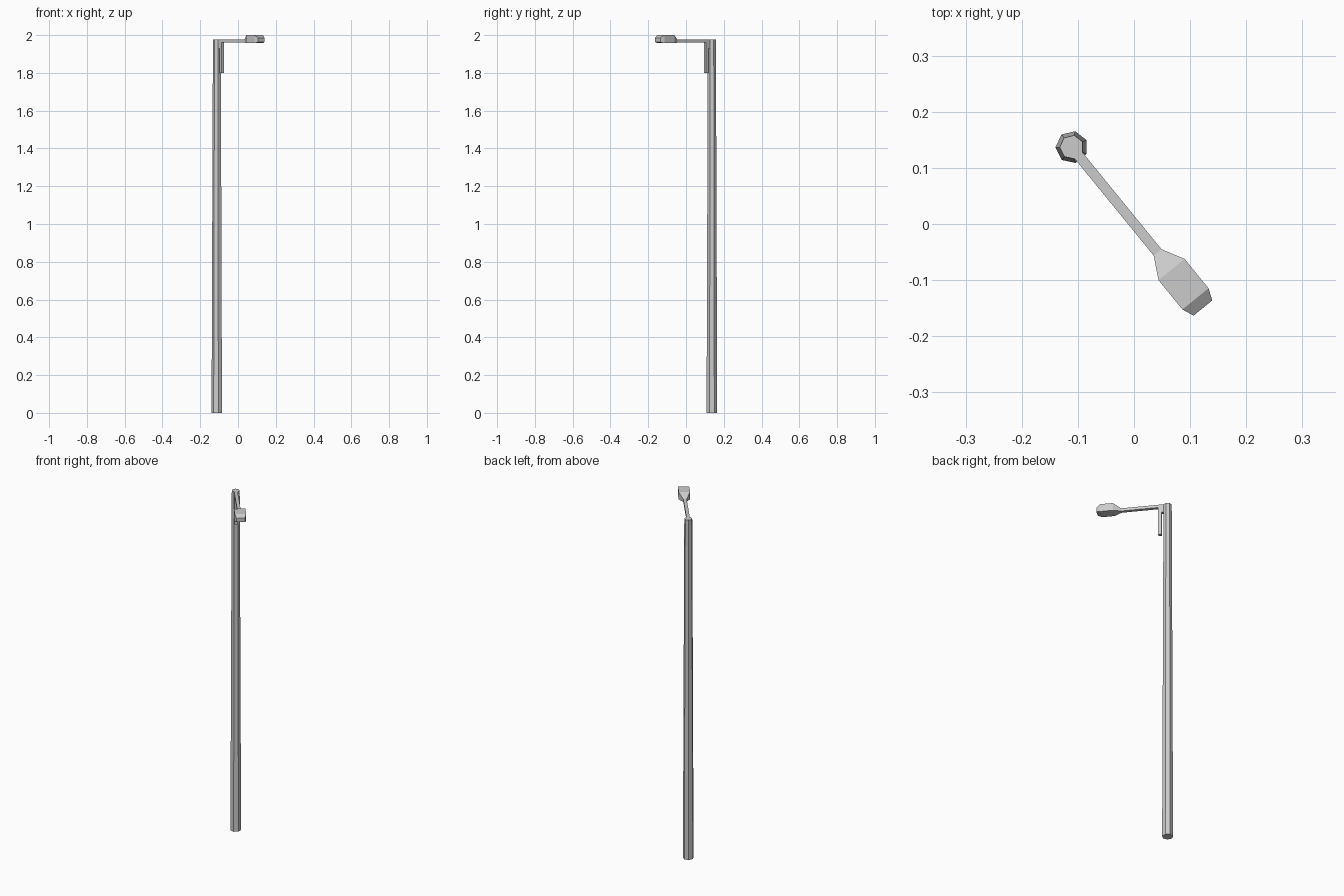
import bpy, bmesh, math
from mathutils import Vector

if "Cube" in bpy.data.objects:
    bpy.data.objects.remove(bpy.data.objects["Cube"])

ANGLE = math.radians(-50.8)            # arm direction in plan
POLE = Vector((-0.111, 0.137, 0))
U = Vector((math.cos(ANGLE), math.sin(ANGLE), 0))
V = Vector((-U.y, U.x, 0))
SIDES = 7


def loft(name, rings):
    """Bridge equal-sized rings of points and cap both ends."""
    bm = bmesh.new()
    loops = [[bm.verts.new(p) for p in ring] for ring in rings]
    n = len(loops[0])
    for a, b in zip(loops, loops[1:]):
        for i in range(n):
            j = (i + 1) % n
            bm.faces.new((a[i], a[j], b[j], b[i]))
    bm.faces.new(loops[0][::-1])
    bm.faces.new(loops[-1])
    bmesh.ops.recalc_face_normals(bm, faces=bm.faces)
    mesh = bpy.data.meshes.new(name)
    bm.to_mesh(mesh)
    bm.free()
    obj = bpy.data.objects.new(name, mesh)
    bpy.context.collection.objects.link(obj)
    return obj


def polygon(r, z):
    """Pole cross-section with one flat side facing the arm."""
    pts = []
    for i in range(SIDES):
        a = ANGLE + (i + 0.5) * math.tau / SIDES
        pts.append(POLE + Vector((r * math.cos(a), r * math.sin(a), z)))
    return pts


def section(d, half, z0, z1):
    """Upright rectangle across the arm, d away from the pole axis."""
    return [POLE + U * d + V * s * half + Vector((0, 0, z))
            for s, z in ((-1, z0), (1, z0), (1, z1), (-1, z1))]


# Tapered seven-sided pole
loft("pole", [polygon(0.029, 0), polygon(0.022, 1.93), polygon(0.0215, 1.976)])

# Block joining the pole to the arm and hanging bar
loft("arm_root", [section(0.015, 0.009, 1.93, 1.976),
                  section(0.03, 0.009, 1.93, 1.976)])

# Short bar hanging beside the pole
loft("hanging_bar", [section(0.03, 0.009, 1.80, 1.965),
                     section(0.048, 0.009, 1.80, 1.965)])

# Thin horizontal arm
loft("arm", [section(0.03, 0.009, 1.96, 1.976),
             section(0.242, 0.009, 1.96, 1.976)])

# Lamp head flaring from the arm and tapering at the tip
loft("lamp_head", [section(0.242, 0.009, 1.96, 1.976),
                   section(0.2815, 0.03, 1.957, 2.0),
                   section(0.349, 0.03, 1.957, 2.0),
                   section(0.370, 0.0215, 1.963, 1.986)])
